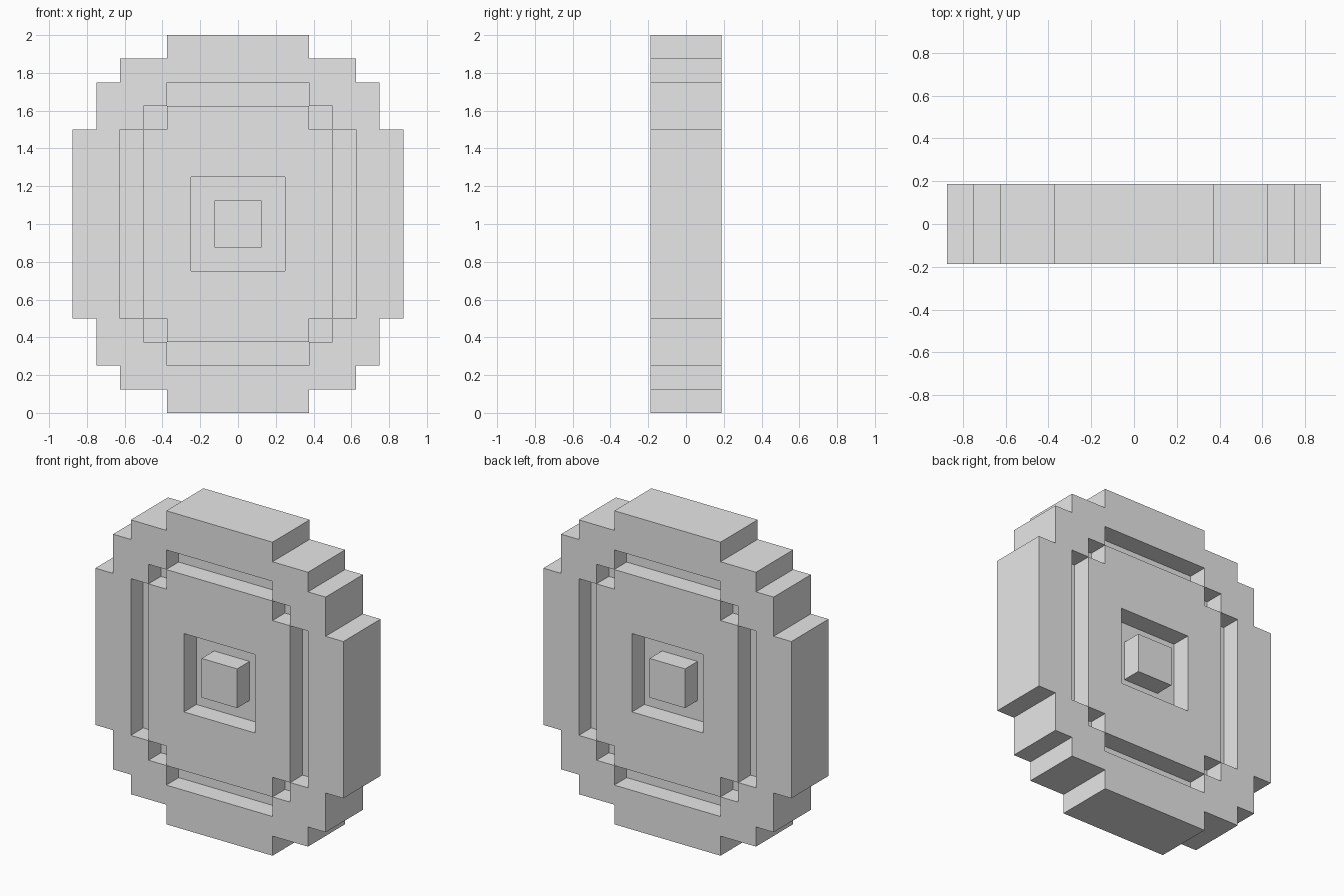
import bpy
import bmesh

default = bpy.data.objects.get("Cube")
if default:
    bpy.data.objects.remove(default)

U = 0.125        # one block
MID = 1.0        # height of the shield centre

grey = bpy.data.materials.new("plain grey")
grey.use_nodes = True
colour = (0.8, 0.8, 0.8, 1.0)
grey.diffuse_color = colour
grey.node_tree.nodes["Principled BSDF"].inputs["Base Color"].default_value = colour


def stepped_outline(steps, scale=1.0):
    """Closed stair-step loop from (half width, half height) pairs, tallest first."""
    quarter = []
    for i, (w, h) in enumerate(steps):
        if i:
            quarter.append((steps[i - 1][0], h))
        quarter.append((w, h))
    right = quarter + [(x, -z) for x, z in reversed(quarter)]
    loop = right + [(-x, z) for x, z in reversed(right)]
    return [(x * U * scale, z * U * scale) for x, z in loop]


def slab(name, loops, thickness):
    """Fill the loops (the second one is a hole) and extrude through y."""
    depth = thickness * U
    bm = bmesh.new()
    edges = []
    for loop in loops:
        verts = [bm.verts.new((x, -depth / 2, MID + z)) for x, z in loop]
        edges += [bm.edges.new((a, b)) for a, b in zip(verts, verts[1:] + verts[:1])]
    bmesh.ops.triangle_fill(bm, edges=edges, use_beauty=True, normal=(0, -1, 0))
    out = bmesh.ops.extrude_face_region(bm, geom=bm.faces[:])
    moved = [g for g in out["geom"] if isinstance(g, bmesh.types.BMVert)]
    bmesh.ops.translate(bm, verts=moved, vec=(0, depth, 0))
    bmesh.ops.recalc_face_normals(bm, faces=bm.faces[:])
    mesh = bpy.data.meshes.new(name)
    bm.to_mesh(mesh)
    bm.free()
    mesh.materials.append(grey)
    obj = bpy.data.objects.new(name, mesh)
    bpy.context.collection.objects.link(obj)
    return obj


rim_steps = [(3, 8), (5, 7), (6, 6), (7, 4)]
groove_steps = [(3, 6), (4, 5), (5, 4)]
plate_steps = [(3, 5), (4, 4)]

# Outer stepped rim
slab("rim", [stepped_outline(rim_steps), stepped_outline(groove_steps)], 3)
# Thin floor of the grooves, tucked slightly into the rim
slab("groove_floor", [stepped_outline(groove_steps, 1.04)], 1)
# Raised plate with a square opening
slab("centre_plate", [stepped_outline(plate_steps), stepped_outline([(2, 2)])], 3)
# Square hub
slab("hub", [stepped_outline([(1, 1)])], 3)
